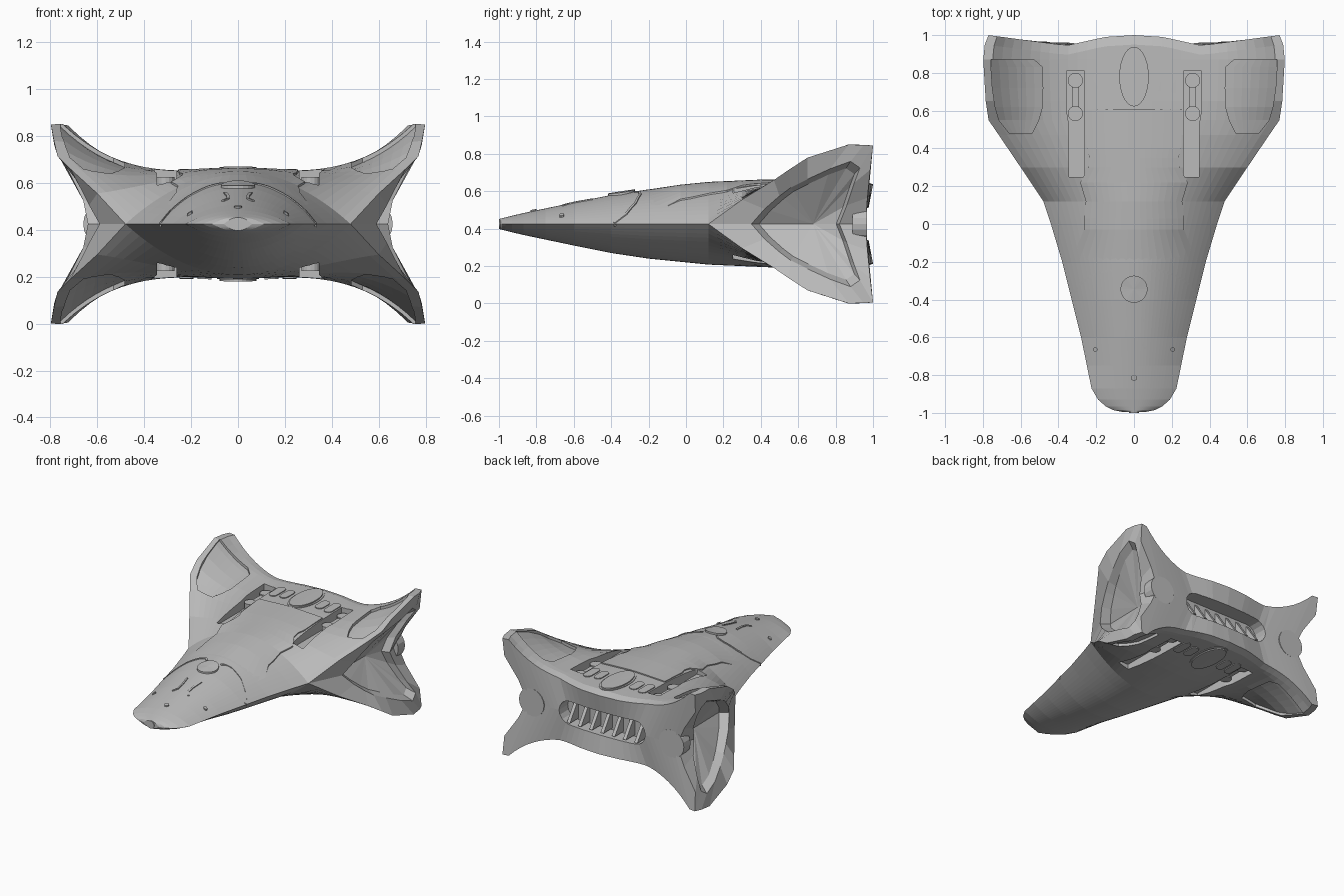
import bpy, bmesh, math
from mathutils import Vector

if "Cube" in bpy.data.objects:
    bpy.data.objects.remove(bpy.data.objects["Cube"])

ZC = 0.425  # mid height; the hull is mirrored about it
BOTH = (1, -1)
hull_grey = bpy.data.materials.new("hull_grey")
hull_grey.diffuse_color = (0.5, 0.5, 0.5, 1)
hull_grey.use_nodes = True
hull_grey.node_tree.nodes["Principled BSDF"].inputs["Base Color"].default_value = hull_grey.diffuse_color


def lerp(table, v):
    if v <= table[0][0]:
        return table[0][1]
    for (a, p), (b, q) in zip(table, table[1:]):
        if v <= b:
            return p + (q - p) * (v - a) / (b - a)
    return table[-1][1]


# hull curves along y: half width, centre height, fin tip height, tail edge
WIDTH = [(-.995, .06), (-.985, .11), (-.965, .15), (-.93, .19), (-.87, .225), (-.6, .28), (-.4, .33), (-.2, .38),
         (0, .44), (.12, .48), (.3, .6), (.47, .715), (.55, .77), (.65, .785), (.87, .798), (.95, .79), (1, .77)]
HEIGHT = [(-.995, .028), (-.9, .052), (-.8, .073), (-.6, .115), (-.4, .155), (-.2, .185),
          (.12, .217), (.5, .234), (1, .232)]
FIN = [(.12, 0), (.3, .13), (.47, .235), (.55, .29), (.65, .355), (.87, .425), (1, .42)]
TAIL = [(0, 1), (.2, .99), (.45, .945), (.7, .97), (1, 1)]


def hull(t, y):
    rise = min(1, (t / lerp([(.3, 1), (.8, .96)], y)) ** 2.8)
    return Vector((t * lerp(WIDTH, y), y, lerp(HEIGHT, y) * (1 - t * t) + lerp(FIN, y) * rise))


def surf(x, y):
    return hull(min(1, abs(x) / lerp(WIDTH, y)), y).z


def build(name, faces, sxs=(1,), szs=(1,)):
    """Faces given about the mid plane, repeated for each mirror sign."""
    bm = bmesh.new()
    for sx in sxs:
        for sz in szs:
            for f in faces:
                pts = []
                for p in f:
                    q = Vector((p[0] * sx, p[1], ZC + p[2] * sz))
                    if not any((q - r).length < 1e-5 for r in pts):
                        pts.append(q)
                if len(pts) > 2:
                    bm.faces.new([bm.verts.new(q) for q in pts])
    bmesh.ops.remove_doubles(bm, verts=bm.verts, dist=1e-5)
    bmesh.ops.recalc_face_normals(bm, faces=bm.faces)
    me = bpy.data.meshes.new(name)
    bm.to_mesh(me)
    bm.free()
    me.materials.append(hull_grey)
    ob = bpy.data.objects.new(name, me)
    bpy.context.collection.objects.link(ob)
    return ob


def strips(a, b, closed=False):
    n = len(a)
    return [(a[i], a[(i + 1) % n], b[(i + 1) % n], b[i]) for i in range(n if closed else n - 1)]


def prism(a, b):
    return strips(a, b, True) + [a, b]


# ---- hull: one quadrant, mirrored four ways
N = 16
T = [i / N for i in range(N + 1)]
YS = [-.995, -.985, -.965, -.93, -.87, -.75, -.6, -.4, -.2, 0, .12, .3, .47, .55, .65, .87]
rows = [[hull(t, y) for t in T] for y in YS]
rows.append([hull(t, lerp(TAIL, t) - .05) for t in T])
rows.append([hull(t, lerp(TAIL, t)) - Vector((0, 0, .02 * (1 - t))) for t in T])
faces = []
for a, b in zip(rows, rows[1:]):
    faces += strips(a, b)
faces.append(rows[0] + [Vector((0, -.995, 0))])

# tail face
back = rows[-1]
mid = [Vector((t * .6, .96, 0)) for t in T]
r1, r2 = Vector((.765, .985, .29)), Vector((.665, .97, .14))
faces += strips(back[:N], mid[:N])
faces.append([back[N - 1], back[N], r1, r2, mid[N], mid[N - 1]])

# side pocket: fin edge, rim, sunken floor
outer = [hull(1, y) for y in (.12, .3, .47, .55, .65, .87, .95, 1)] + [r1, r2, mid[N]]
rim = [Vector(p) for p in [(.59, .35, 0), (.635, .42, .08), (.67, .5, .15), (.695, .56, .195), (.73, .65, .24),
                           (.77, .77, .295), (.783, .88, .335), (.772, .93, .3), (.72, .9, .22),
                           (.66, .86, .1), (.64, .82, 0)]]
floor = [Vector((p.x - .055, .68 + (p.y - .68) * .88, p.z * .89)) for p in rim]
hub = Vector((.54, .68, 0))
faces += strips(outer, rim) + strips(rim, floor)
faces += [(a, b, hub) for a, b in zip(floor, floor[1:])]
body = build("hull", faces, BOTH, BOTH)


# ---- cuts in the hull
def cut(faces, sxs=(1,), szs=(1,)):
    cutter = build("hull_cutter", faces, sxs, szs)
    cutter.hide_render = True
    mod = body.modifiers.new("cut", 'BOOLEAN')
    mod.object, mod.operation, mod.solver = cutter, 'DIFFERENCE', 'EXACT'
    bpy.context.view_layer.objects.active = body
    bpy.ops.object.modifier_apply(modifier="cut")
    bpy.data.objects.remove(cutter)


def stadium(half, r, n=8):
    return [(s * half + r * math.cos(a), r * math.sin(a)) for s, a0 in ((1, -math.pi / 2), (-1, math.pi / 2))
            for a in [a0 + math.pi * i / n for i in range(n + 1)]]


# exhaust slot in the tail
cut(prism([(x, .86, z) for x, z in stadium(.26, .085)], [(x, 1.1, z) for x, z in stadium(.26, .085)]))

# channels that hold the link fittings
lane = [(.262, .25), (.345, .25), (.345, .53), (.357, .6), (.357, .81), (.262, .81)]
cut(prism([(x, y, .15) for x, y in lane], [(x, y, .4) for x, y in lane]), BOTH, BOTH)

# sunken panel on the inner face of each fin
low, high = [], []
for y, x0, x1 in ((.48, .54, .66), (.55, .505, .715), (.62, .485, .735), (.72, .483, .75), (.83, .485, .757), (.87, .53, .757)):
    line = [(x0 + (x1 - x0) * k / 6, y) for k in range(7)]
    low.append([(x, y, surf(x, y) - .02) for x, y in line])
    high.append([(x, y, .6) for x, y in line])
panel = []
for grid in (low, high):
    for a, b in zip(grid, grid[1:]):
        panel += strips(a, b)
for k in (0, -1):
    panel += strips(low[k], high[k]) + strips([r[k] for r in low], [r[k] for r in high])
cut(panel, BOTH, BOTH)

# slanted vanes inside the slot
vanes = []
for i in range(7):
    x = -.27 + .09 * i
    a = [(x - .012, .96, -.075), (x - .012, .855, -.075), (x - .012, .855, .075)]
    vanes += prism(a, [(p[0] + .024, p[1], p[2]) for p in a])
build("exhaust_vanes", vanes)


def oval(rx, ry, n=20):
    return [(rx * math.cos(math.tau * i / n), ry * math.sin(math.tau * i / n)) for i in range(n)]


for name, x, y0, y1, r in (("tail_round_end", .56, .89, .967, .1), ("nose_port", 0, -1, -.96, .027)):
    ring = oval(r, r)
    build(name, prism([(x + p, y0, q) for p, q in ring], [(x + p, y1, q) for p, q in ring]), BOTH if x else (1,))


# ---- raised details that follow the hull surface
def pad(name, cx, cy, outline, rise, sxs=(1,), szs=(1,)):
    pts = [(cx + u, cy + v) for u, v in outline]
    low = [(x, y, surf(x, y) - .02) for x, y in pts]
    top = [(x, y, surf(x, y) + rise) for x, y in pts]
    c = (cx, cy, surf(cx, cy) + rise)
    build(name, strips(low, top, True) + [(a, b, c) for a, b in zip(top, top[1:] + top[:1])], sxs, szs)


def strip(name, path, width, rise):
    fine = []
    for a, b in zip(path, path[1:]):
        fine += [Vector(a).lerp(Vector(b), k / 4) for k in range(4)]
    fine.append(Vector(path[-1]))
    rings = []
    for i, p in enumerate(fine):
        d = (fine[min(i + 1, len(fine) - 1)] - fine[max(i - 1, 0)]).normalized()
        side = Vector((-d.y, d.x)) * width / 2
        l, r = p + side, p - side
        rings.append([(q.x, q.y, surf(q.x, q.y) + h) for q, h in ((l, -.015), (l, rise), (r, rise), (r, -.015))])
    out = [rings[0], rings[-1]]
    for a, b in zip(rings, rings[1:]):
        out += strips(a, b, True)
    build(name, out, BOTH)


# deck panel with a zigzag edge
EDGE = [(-.19, .33), (-.03, .265), (.03, .265), (.12, .255), (.22, .285), (.3, .24), (.35, .235), (.4, .25), (.605, .255)]
deck = []
for y, w in EDGE:
    xs = [w * k / 8 for k in range(9)]
    rise = .008 * min(1, (y + .19) / .15)
    deck.append([(x, y, surf(x, y) + rise) for x in xs] + [(w, y, surf(w, y) - .02)])
deck_faces = [f for a, b in zip(deck, deck[1:]) for f in strips(a, b)]
deck_faces += strips(deck[-1][:9], [(p[0], p[1], p[2] - .03) for p in deck[-1][:9]])
build("deck_panel", deck_faces, BOTH)

strip("canopy_arc", [(.33, -.385), (.29, -.32), (.22, -.27), (.13, -.245), (.08, -.25), (.055, -.275)], .012, .006)
pad("canopy_disc", 0, -.345, oval(.072, .072), .012)
strip("nose_rail", [(.055, -.5), (.042, -.58), (.042, -.63), (.065, -.66)], .012, .006)
pad("nose_stud", .205, -.665, oval(.012, .012, 10), .01, BOTH)
pad("nose_tip_stud", 0, -.815, oval(.016, .016, 10), .008)

# tail deck fittings, on top and underneath
pad("tail_oval_base", 0, .78, oval(.09, .17, 28), .004, (1,), BOTH)
pad("tail_oval", 0, .78, oval(.078, .158, 28), .012, (1,), BOTH)
for name, cx, cy, half in (("outer_tab", .22, .765, .045), ("inner_tab", .142, .765, .035)):
    pad(name, cx, cy, [(v, u) for u, v in reversed(stadium(half, .03, 6))], .006, BOTH, BOTH)

# link fittings: two discs and a bar standing in each channel
for name, cy, shape, top in (("link_disc_rear", .76, oval(.04, .04, 16), .2), ("link_disc_front", .585, oval(.04, .04, 16), .2),
                             ("link_bar", .672, [(-.018, -.09), (.018, -.09), (.018, .09), (-.018, .09)], .192)):
    build(name, prism([(.31 + u, cy + v, .13) for u, v in shape], [(.31 + u, cy + v, top) for u, v in shape]), BOTH, BOTH)
